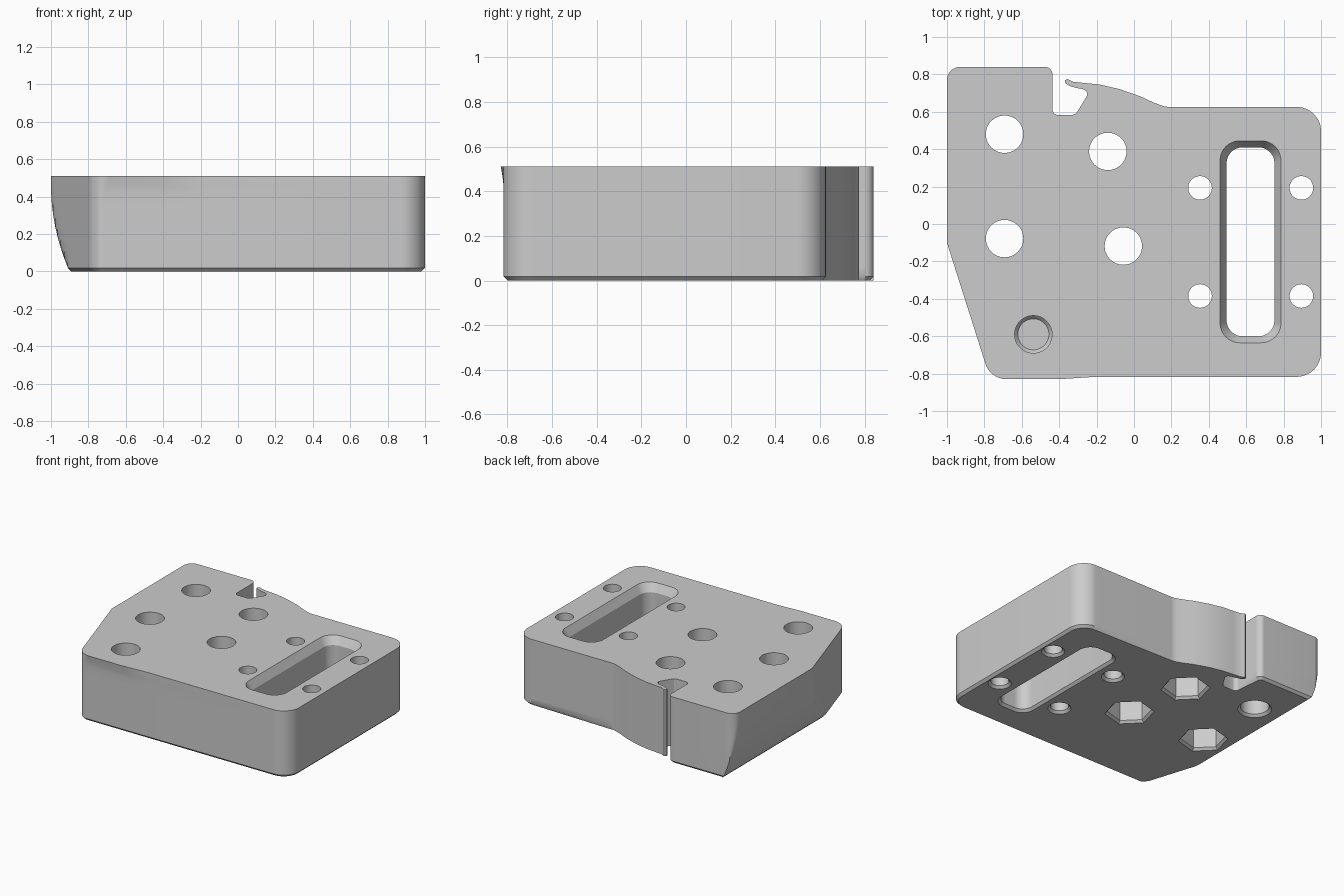
import bpy, bmesh, math
from mathutils import Vector

cube = bpy.data.objects.get("Cube")
if cube:
    bpy.data.objects.remove(cube, do_unlink=True)

HEIGHT, CHAMFER = 0.51, 0.018

grey = bpy.data.materials.new("plain grey")
grey.use_nodes = True
grey.diffuse_color = (0.604, 0.604, 0.604, 1)
grey.node_tree.nodes["Principled BSDF"].inputs["Base Color"].default_value = grey.diffuse_color


def rounded(corners, steps=10):
    """Turn (x, y, radius) corners into a closed outline with fillets."""
    out = []
    for i, (x, y, r) in enumerate(corners):
        p = Vector((x, y))
        if r == 0:
            out.append(p)
            continue
        u = (Vector(corners[i - 1][:2]) - p).normalized()
        v = (Vector(corners[(i + 1) % len(corners)][:2]) - p).normalized()
        half = u.angle(v) / 2
        c = p + (u + v).normalized() * r / math.sin(half)
        s, e = p + u * r / math.tan(half) - c, p + v * r / math.tan(half) - c
        out += [c + s.lerp(e, k / steps).normalized() * r for k in range(steps + 1)]
    return out


def loft(name, rings):
    """Closed solid through (outline, z) rings of equal point count."""
    bm = bmesh.new()
    rows = [[bm.verts.new((p[0], p[1], z)) for p in pts] for pts, z in rings]
    n = len(rows[0])
    for lo, hi in zip(rows, rows[1:]):
        for i in range(n):
            j = (i + 1) % n
            bm.faces.new((lo[i], lo[j], hi[j], hi[i]))
    bm.faces.new(rows[0][::-1])
    bm.faces.new(rows[-1])
    bmesh.ops.recalc_face_normals(bm, faces=bm.faces)
    mesh = bpy.data.meshes.new(name)
    bm.to_mesh(mesh)
    bm.free()
    obj = bpy.data.objects.new(name, mesh)
    bpy.context.collection.objects.link(obj)
    mesh.materials.append(grey)
    return obj


def polygon(x, y, r, n=48, turn=0.0):
    return [(x + r * math.cos(turn + math.tau * k / n),
             y + r * math.sin(turn + math.tau * k / n)) for k in range(n)]


def box(x0, x1, y0, y1, r):
    return rounded([(x0, y0, r), (x1, y0, r), (x1, y1, r), (x0, y1, r)])


def inset(pts, d):
    """Move the outline inwards, leaving the thin clip at full size."""
    out = []
    for i, p in enumerate(pts):
        a = (p - pts[i - 1]).normalized()
        b = (pts[(i + 1) % len(pts)] - p).normalized()
        na, nb = Vector((-a.y, a.x)), Vector((-b.y, b.x))
        clip = -0.45 < p.x < 0.2 and 0.57 < p.y < 0.79
        out.append(p if clip else p + (na + nb) * d / (1 + na.dot(nb)))
    return out


# Plan outline: slanted front corner, rounded right side, spring clip and notch
slant_top, slant_low = Vector((-1, -0.1)), Vector((-0.768, -0.83))
slant = [slant_top.lerp(slant_low, k / 20) for k in range(18)]
clip = [(0.11, 0.647), (0.03, 0.684), (-0.08, 0.722), (-0.185, 0.746),
        (-0.265, 0.754), (-0.324, 0.76), (-0.355, 0.775), (-0.37, 0.769),
        (-0.37, 0.755), (-0.345, 0.738), (-0.307, 0.727), (-0.275, 0.722),
        (-0.254, 0.71), (-0.25, 0.688), (-0.3, 0.605), (-0.312, 0.59), (-0.33, 0.583)]
outline = rounded(
    [(p.x, p.y, 0) for p in slant]
    + [(slant_low.x, slant_low.y, 0.12), (-0.4, -0.83, 0), (-0.3, -0.823, 0),
       (-0.2, -0.817, 0), (1, -0.817, 0.13), (1, 0.626, 0.13), (0.17, 0.626, 0.12)]
    + [(x, y, 0) for x, y in clip]
    + [(-0.436, 0.583, 0.03), (-0.436, 0.84, 0.04), (-1, 0.84, 0.07)])


def section(z):
    """Outline at height z: left side curls under, front lip fades downwards."""
    left = -1 + 0.09 * (max(0, 0.46 - z) / 0.44) ** 2
    front = -0.817 - 0.013 * (max(0, z - 0.42) / 0.09) ** 1.5
    return [Vector((max(p.x, left), max(p.y, front))) for p in outline]


levels = [CHAMFER, 0.06, 0.12, 0.18, 0.24, 0.3, 0.36, 0.42, 0.45, 0.48, HEIGHT]
body = loft("mounting_block",
            [(inset(section(CHAMFER), CHAMFER), 0)] + [(section(z), z) for z in levels])

cutters = []


def hole(name, x, y, r, n=48, top=0.6, turn=0.0):
    """Hole opening downwards with a chamfered mouth."""
    cutters.append(loft(name, [(polygon(x, y, r + s, n, turn), z) for s, z in
                               ((CHAMFER + 0.01, -0.01), (0, CHAMFER), (0, top))]))


# Main bolt holes, three of them with hexagonal nut pockets underneath
hole("bolt_hole", -0.692, 0.48, 0.1)
for x, y in ((-0.692, -0.078), (-0.14, 0.388), (-0.057, -0.118)):
    hole("nut_pocket", x, y, 0.155, 6, 0.25, math.radians(135))
    cutters.append(loft("bolt_hole", [(polygon(x, y, 0.1), 0.2), (polygon(x, y, 0.1), 0.6)]))

# Four small screw holes around the slot
for x in (0.353, 0.895):
    for y in (0.193, -0.385):
        hole("screw_hole", x, y, 0.063)

# Blind hole with a tapered bottom
cutters.append(loft("blind_hole", [(polygon(-0.538, -0.59, r), z) for r, z in
                                   ((0.083, 0.18), (0.1, 0.2), (0.1, 0.6))]))


# Long slot with a countersunk top and chamfered bottom
def slot(grow):
    return box(0.495 - grow, 0.751 + grow, -0.6 - grow, 0.41 + grow, 0.085 + grow * 0.6)


cutters.append(loft("slot", [(slot(CHAMFER + 0.01), -0.01), (slot(0), CHAMFER),
                             (slot(0), HEIGHT - 0.06), (slot(0.035), HEIGHT),
                             (slot(0.035), 0.6)]))

# Cut every opening, then remove the helpers
bpy.context.view_layer.objects.active = body
for cutter in cutters:
    cutter.hide_render = True
    mod = body.modifiers.new("cut", 'BOOLEAN')
    mod.operation, mod.solver, mod.object = 'DIFFERENCE', 'EXACT', cutter
    bpy.ops.object.modifier_apply(modifier=mod.name)
    bpy.data.objects.remove(cutter, do_unlink=True)

bpy.ops.object.select_all(action='DESELECT')
body.select_set(True)
bpy.ops.object.shade_smooth_by_angle(angle=math.radians(30))
